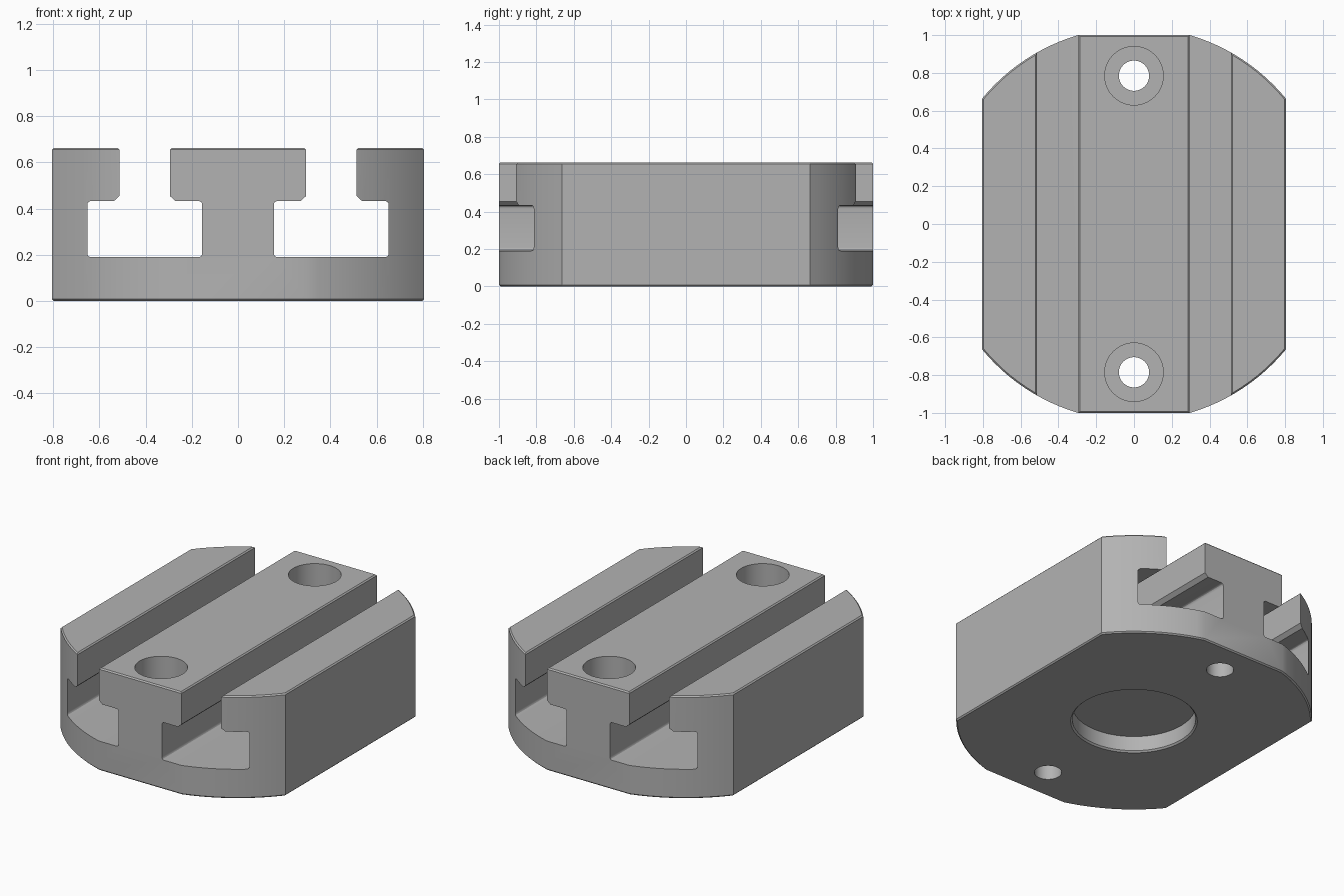
import bpy, bmesh, math
from mathutils import Vector

if "Cube" in bpy.data.objects:
    bpy.data.objects.remove(bpy.data.objects["Cube"], do_unlink=True)

HALF_W, HALF_L, HEIGHT, RADIUS, EDGE = 0.805, 1.0, 0.663, 1.043, 0.008

grey = bpy.data.materials.new("plain_grey")
grey.use_nodes = True
grey.diffuse_color = (0.45, 0.45, 0.45, 1)
grey.node_tree.nodes["Principled BSDF"].inputs["Base Color"].default_value = grey.diffuse_color


def loft(name, rings):
    """Closed solid through a stack of equal-length rings."""
    bm = bmesh.new()
    loops = [[bm.verts.new(p) for p in ring] for ring in rings]
    n = len(loops[0])
    for a, b in zip(loops, loops[1:]):
        for i in range(n):
            j = (i + 1) % n
            bm.faces.new((a[i], a[j], b[j], b[i]))
    bm.faces.new(loops[0])
    bm.faces.new(loops[-1])
    bmesh.ops.recalc_face_normals(bm, faces=bm.faces)
    mesh = bpy.data.meshes.new(name)
    bm.to_mesh(mesh)
    bm.free()
    mesh.materials.append(grey)
    obj = bpy.data.objects.new(name, mesh)
    bpy.context.collection.objects.link(obj)
    return obj


def outline(inset, z, steps=12):
    """Rounded plan shape: flat sides and ends joined by large arcs."""
    w, l, r = HALF_W - inset, HALF_L - inset, RADIUS - inset
    start, end = math.acos(w / r), math.asin(l / r)
    arc = [start + (end - start) * i / steps for i in range(steps + 1)]
    angles = arc + [math.pi - a for a in reversed(arc)]
    angles += [a + math.pi for a in angles]
    return [(r * math.cos(a), r * math.sin(a), z) for a in angles]


def rounded(points, steps=4):
    """Replace each (x, z, radius) corner by a short curve."""
    out = []
    for i, (x, z, r) in enumerate(points):
        p = Vector((x, z))
        if r == 0:
            out.append(p)
            continue
        a = p + (Vector(points[i - 1][:2]) - p).normalized() * r
        b = p + (Vector(points[(i + 1) % len(points)][:2]) - p).normalized() * r
        for k in range(steps + 1):
            t = k / steps
            out.append(a * (1 - t) ** 2 + p * 2 * t * (1 - t) + b * t * t)
    return out


def turned(name, y, profile, sides=48):
    """Solid of round section from (radius, z) pairs."""
    rings = []
    for r, z in profile:
        rings.append([(r * math.cos(math.tau * i / sides),
                       y + r * math.sin(math.tau * i / sides), z) for i in range(sides)])
    return loft(name, rings)


# Main block with a fine chamfer around top and bottom
body = loft("slotted_block", [outline(EDGE, 0), outline(0, EDGE),
                              outline(0, HEIGHT - EDGE), outline(EDGE, HEIGHT)])

# T-slot section with rounded inner corners, chamfered lips and top edges
slot = rounded([
    (0.155, 0.19, 0.018), (0.652, 0.19, 0.018), (0.652, 0.433, 0.018),
    (0.537, 0.433, 0), (0.513, 0.455, 0),
    (0.513, HEIGHT - EDGE, 0), (0.533, HEIGHT + 0.012, 0),
    (0.275, HEIGHT + 0.012, 0), (0.295, HEIGHT - EDGE, 0),
    (0.295, 0.455, 0), (0.271, 0.433, 0), (0.155, 0.433, 0.018)])
cutters = [loft("slot_cutter", [[(s * p.x, y, p.y) for p in slot] for y in (-1.2, 1.2)])
           for s in (-1, 1)]

# Counterbored screw holes near both ends
for s in (-1, 1):
    cutters.append(turned("screw_hole_cutter", s * 0.785,
                          [(0.08, -0.1), (0.08, 0.455), (0.155, 0.455), (0.155, 0.8)]))

# Shallow round pocket in the underside
cutters.append(turned("pocket_cutter", 0, [(0.382, -0.01), (0.362, 0.01), (0.362, 0.105)]))

bpy.context.view_layer.objects.active = body
for cutter in cutters:
    cutter.hide_render = True
    mod = body.modifiers.new("cut", 'BOOLEAN')
    mod.operation, mod.solver, mod.object = 'DIFFERENCE', 'EXACT', cutter
    bpy.ops.object.modifier_apply(modifier=mod.name)
    bpy.data.objects.remove(cutter, do_unlink=True)

# Smooth arcs and bores, crisp edges
bpy.ops.object.select_all(action='DESELECT')
body.select_set(True)
bpy.ops.object.shade_smooth_by_angle(angle=math.radians(25))
